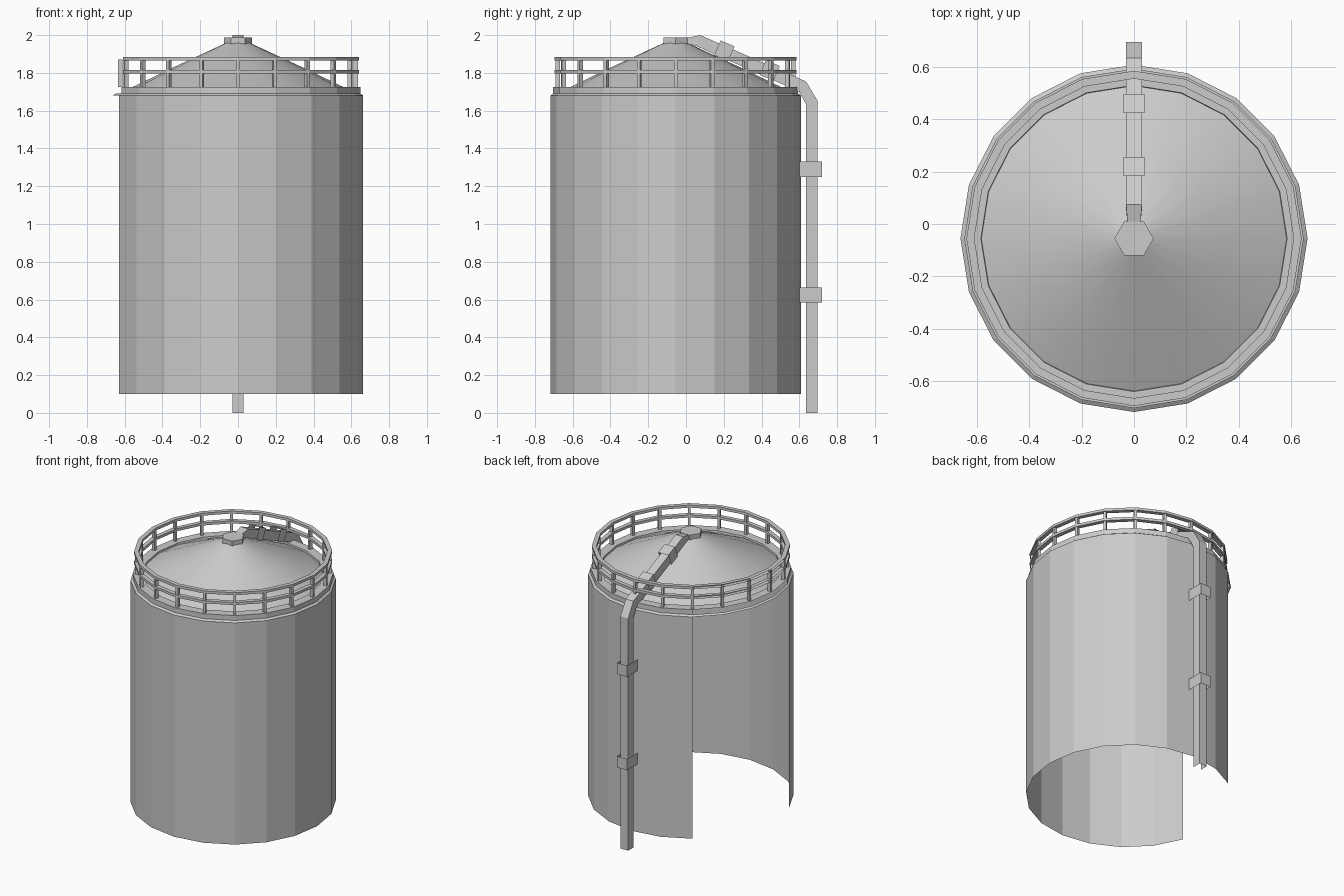
import bpy
from math import sin, cos, pi
from mathutils import Matrix, Vector

if "Cube" in bpy.data.objects:
    bpy.data.objects.remove(bpy.data.objects["Cube"])

CY = -0.055          # tank axis offset in y
N = 20               # sides of the tank
GAP = range(7, 11)   # segments with no outer skin (back left side)


def make(name, verts, faces):
    me = bpy.data.meshes.new(name)
    me.from_pydata(verts, [], faces)
    me.update()
    ob = bpy.data.objects.new(name, me)
    bpy.context.collection.objects.link(ob)
    return ob


def lathe(name, profile, closed=False, open_strips=(), n=N):
    """Spin (r, z) points about the tank axis; open_strips skip the gap."""
    verts = [(r * cos(2 * pi * i / n), CY + r * sin(2 * pi * i / n), z)
             for r, z in profile for i in range(n)]
    faces = []
    m = len(profile)
    for s in range(m if closed else m - 1):
        a, b = s * n, (s + 1) % m * n
        for i in range(n):
            if s in open_strips and i in GAP:
                continue
            j = (i + 1) % n
            faces.append((a + i, a + j, b + j, b + i))
    return make(name, verts, faces)


# tank wall, open at the bottom and at the gap
lathe("tank_wall", [(0.663, 0.10), (0.663, 1.68)], open_strips=(0,))

# sloped eave and raised rim
lathe("roof_rim", [(0.663, 1.68), (0.648, 1.69), (0.648, 1.725),
                   (0.585, 1.725), (0.583, 1.713)], open_strips=(1,))

# smooth conical roof
roof = lathe("roof", [(0.583, 1.713), (0.33, 1.835), (0.06, 1.96)])
for p in roof.data.polygons:
    p.use_smooth = True

# hexagonal hub on the roof peak
hub = lathe("roof_hub", [(0.075, 1.95), (0.075, 1.988), (0.0001, 1.988)], n=6)

# guard rails
for name, z in (("mid_rail", 1.796), ("top_rail", 1.866)):
    lathe(name, [(0.64, z), (0.64, z + 0.018), (0.61, z + 0.018), (0.61, z)],
          closed=True, open_strips=(0,))

# railing posts
verts, faces = [], []
for i in range(N):
    rot = Matrix.Translation((0, CY, 0)) @ Matrix.Rotation(2 * pi * i / N, 4, 'Z')
    b = len(verts)
    for z in (1.725, 1.87):
        for x, y in ((0.612, -0.009), (0.635, -0.009), (0.635, 0.009), (0.612, 0.009)):
            verts.append(rot @ Vector((x, y, z)))
    for k in range(4):
        l = (k + 1) % 4
        faces.append((b + k, b + l, b + 4 + l, b + 4 + k))
make("railing_posts", verts, faces)

# pipe: a three sided channel following (outer y, z, inner y, z, half width)
sections = [(0.695, 0.0, 0.635, 0.0, 0.03),
            (0.695, 1.655, 0.635, 1.635, 0.03),
            (0.635, 1.755, 0.600, 1.700, 0.03),
            (0.075, 2.0, 0.055, 1.942, 0.03),
            (0.005, 1.985, 0.005, 1.955, 0.025)]
verts, faces = [], []
for oy, oz, iy, iz, w in sections:
    verts += [(w, iy, iz), (w, oy, oz), (-w, oy, oz), (-w, iy, iz)]
for s in range(len(sections) - 1):
    for k in range(3):
        a = s * 4 + k
        faces.append((a, a + 1, a + 5, a + 4))
make("pipe", verts, faces)


# pipe clamps: open U shaped straps
def clamp(name, y, z, along, depth):
    """Outer face centred on (y, z); along is the pipe direction in (y, z)."""
    t = Vector((0, *along)).normalized()
    inward = Vector((0, -t.z, t.y))
    verts = []
    for s in (-0.04, 0.04):
        c = Vector((0, y, z)) + t * s
        for x, d in ((0.04, depth), (0.04, 0), (-0.04, 0), (-0.04, depth)):
            verts.append(c + inward * d + Vector((x, 0, 0)))
    make(name, verts, [(k, k + 1, k + 5, k + 4) for k in range(3)])


clamp("wall_clamp_low", 0.72, 0.625, (0, 1), 0.12)
clamp("wall_clamp_high", 0.72, 1.29, (0, 1), 0.12)
clamp("roof_clamp_high", 0.22, 1.956, (-0.565, 0.245), 0.085)
clamp("roof_clamp_low", 0.46, 1.852, (-0.565, 0.245), 0.085)
